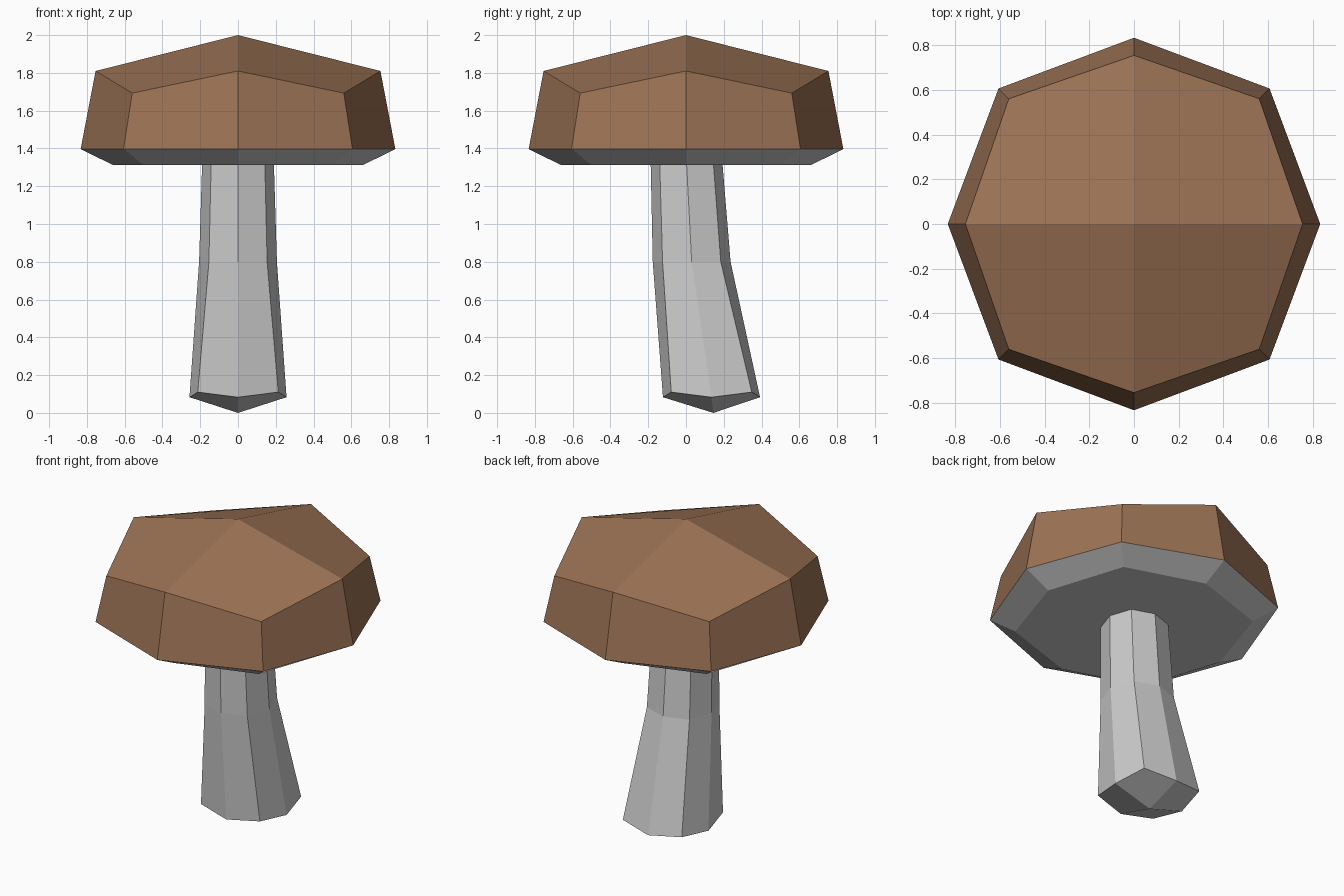
import bpy, bmesh
from math import cos, sin, pi

if "Cube" in bpy.data.objects:
    bpy.data.objects.remove(bpy.data.objects["Cube"])


def ring(bm, cy, axis, diag, z_axis, z_diag):
    """Eight points: four on the axes, four on the diagonals (diag = x and y offset)."""
    pts = []
    for i in range(8):
        r, z = (axis, z_axis) if i % 2 == 0 else (diag * 2 ** 0.5, z_diag)
        a = i * pi / 4
        pts.append(bm.verts.new((r * cos(a), cy + r * sin(a), z)))
    return pts


def bridge(bm, lower, upper):
    return [bm.faces.new((lower[i], lower[(i + 1) % 8], upper[(i + 1) % 8], upper[i]))
            for i in range(8)]


def quad_fan(bm, loop, tip):
    """Close a ring with four quads that meet in a tip."""
    t = bm.verts.new(tip)
    for i in range(0, 8, 2):
        bm.faces.new((loop[i], loop[i + 1], loop[(i + 2) % 8], t))


def finish(bm, name, mats=()):
    bmesh.ops.recalc_face_normals(bm, faces=bm.faces[:])
    me = bpy.data.meshes.new(name)
    bm.to_mesh(me)
    bm.free()
    for m in mats:
        me.materials.append(m)
    ob = bpy.data.objects.new(name, me)
    bpy.context.collection.objects.link(ob)
    return ob


brown = bpy.data.materials.new("cap_brown")
brown.diffuse_color = (0.33, 0.17, 0.09, 1)
brown.use_nodes = True
brown.node_tree.nodes["Principled BSDF"].inputs["Base Color"].default_value = brown.diffuse_color

# Cap: brown shell with a shallow peak
bm = bmesh.new()
rim = ring(bm, 0, 0.833, 0.606, 1.397, 1.397)
shoulder = ring(bm, 0, 0.754, 0.56, 1.81, 1.693)
bridge(bm, rim, shoulder)
quad_fan(bm, shoulder, (0, 0, 2.0))
base = bm.faces.new(rim[::-1])
bmesh.ops.recalc_face_normals(bm, faces=bm.faces[:])
bmesh.ops.delete(bm, geom=[base], context='FACES_ONLY')
finish(bm, "cap", [brown])

# Underside: grey bevelled plate below the rim
bm = bmesh.new()
rim = ring(bm, 0, 0.833, 0.606, 1.397, 1.397)
inner = ring(bm, 0, 0.662, 0.50, 1.312, 1.312)
bridge(bm, inner, rim)
bm.faces.new(inner[::-1])
lid = bm.faces.new(rim)
bmesh.ops.recalc_face_normals(bm, faces=bm.faces[:])
bmesh.ops.delete(bm, geom=[lid], context='FACES_ONLY')
finish(bm, "cap_underside")

# Stem: leaning, widening towards a blunt pointed foot
bm = bmesh.new()
foot = ring(bm, 0.135, 0.257, 0.213, 0.083, 0.11)
middle = ring(bm, 0.03, 0.206, 0.154, 0.80, 0.80)
top = ring(bm, 0.003, 0.19, 0.142, 1.32, 1.32)
bridge(bm, foot, middle)
bridge(bm, middle, top)
quad_fan(bm, foot, (0, 0.145, 0))
bm.faces.new(top)
finish(bm, "stem")
